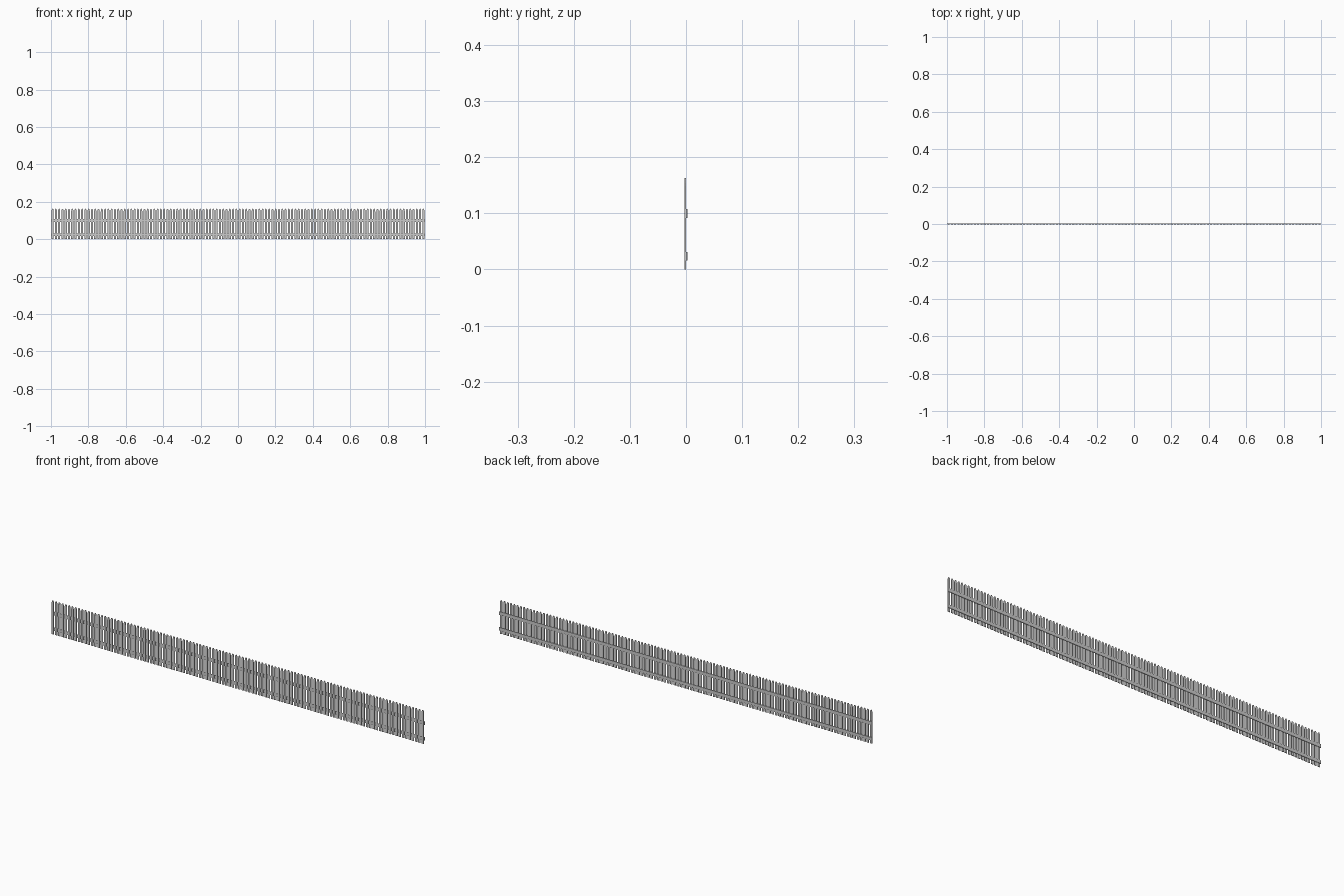
import bpy, bmesh, math

if "Cube" in bpy.data.objects:
    bpy.data.objects.remove(bpy.data.objects["Cube"])

PANELS, PER_PANEL = 6, 19
LENGTH, HEIGHT = 2.0, 0.163
PANEL_W = LENGTH / PANELS
PITCH = PANEL_W / PER_PANEL
PICKET_W = 0.0115
BACK, JOINT, FRONT = 0.003, 0.0, -0.003


def finish(bm, name):
    bmesh.ops.recalc_face_normals(bm, faces=bm.faces)
    mesh = bpy.data.meshes.new(name)
    bm.to_mesh(mesh)
    bm.free()
    obj = bpy.data.objects.new(name, mesh)
    bpy.context.collection.objects.link(obj)
    return obj


def prism(bm, outline, y0, y1):
    # Extrude an x-z outline from y0 to y1
    face = bm.faces.new([bm.verts.new((x, y0, z)) for x, z in outline])
    ext = bmesh.ops.extrude_face_region(bm, geom=[face])
    verts = [g for g in ext["geom"] if isinstance(g, bmesh.types.BMVert)]
    bmesh.ops.translate(bm, verts=verts, vec=(0, y1 - y0, 0))


# Rounded picket outline: flat foot, tall arched head
hw, head = PICKET_W / 2, 0.014
outline = [(-hw, 0), (hw, 0)]
for i in range(9):
    a = math.pi * i / 8
    outline.append((hw * math.cos(a), HEIGHT - head + head * math.sin(a)))

for p in range(PANELS):
    left = -LENGTH / 2 + p * PANEL_W

    # Pickets of one panel
    bm = bmesh.new()
    for k in range(PER_PANEL):
        cx = left + (k + 0.5) * PITCH
        prism(bm, [(cx + x, z) for x, z in outline], FRONT, JOINT)
    finish(bm, f"pickets_{p + 1}")

    # Two horizontal rails behind the pickets
    for name, z0, z1 in (("lower_rail", 0.016, 0.031), ("upper_rail", 0.092, 0.108)):
        bm = bmesh.new()
        prism(bm, [(left, z0), (left + PANEL_W, z0),
                   (left + PANEL_W, z1), (left, z1)], JOINT, BACK)
        finish(bm, f"{name}_{p + 1}")
